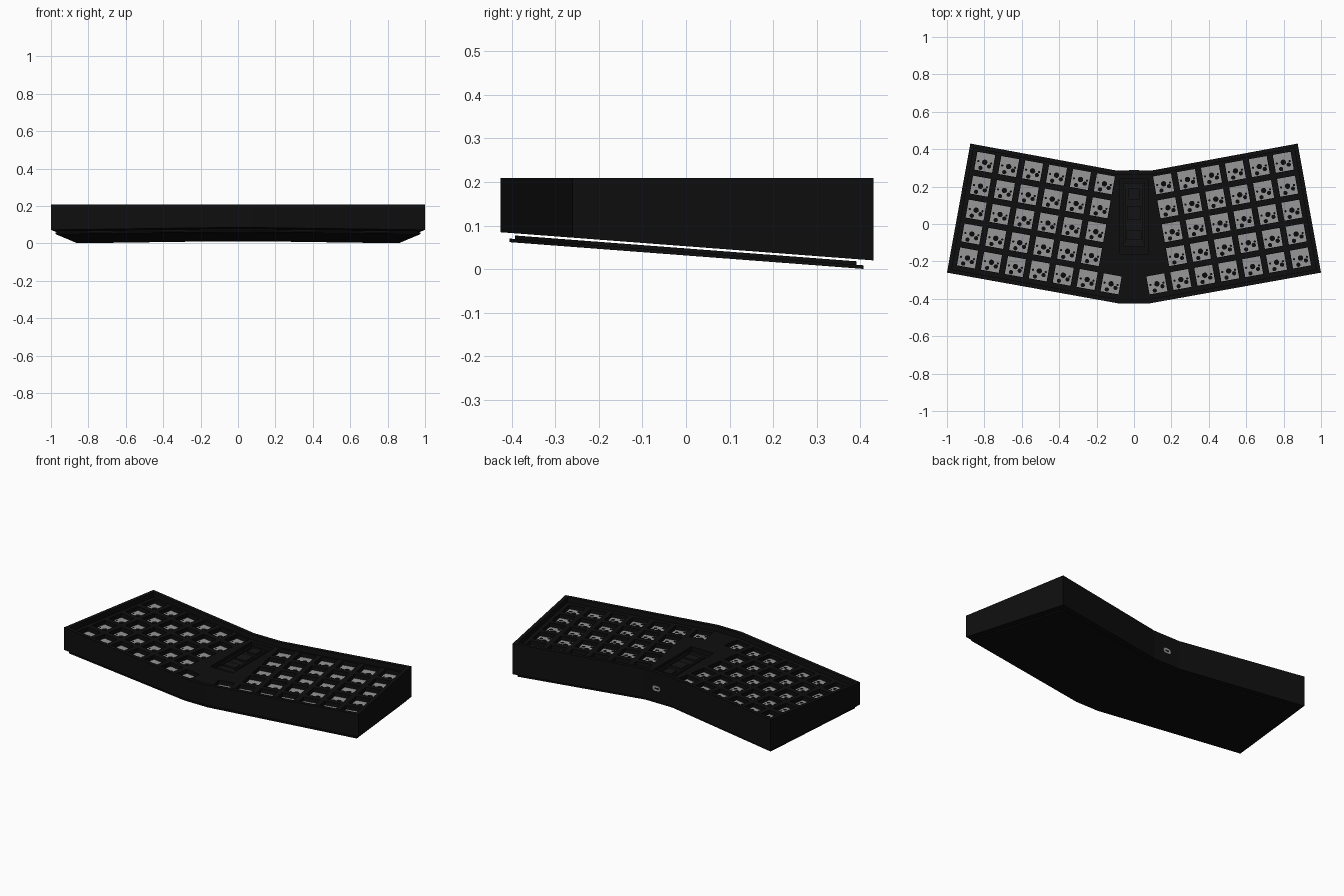
import bpy, bmesh, math
from mathutils import Matrix, Vector

if "Cube" in bpy.data.objects:
    bpy.data.objects.remove(bpy.data.objects["Cube"])

# Colours
def material(name, v):
    m = bpy.data.materials.new(name)
    m.diffuse_color = (v, v, v, 1)
    m.use_nodes = True
    m.node_tree.nodes["Principled BSDF"].inputs["Base Color"].default_value = m.diffuse_color
    return m

BLACK = material("case_black", 0.0045)
DARK = material("board_black", 0.007)
GREY = material("socket_grey", 0.31)
HOLE = material("hole_black", 0.003)

# Case outline, clockwise from the back left
right = [(0.09, 0.285), (0.875, 0.43), (1.0, -0.26), (0.08, -0.425)]
OUTLINE = right + [(-x, y) for x, y in reversed(right)]
ANGLE = math.radians(10.2)

def inset(points, t):
    """Move every edge of a clockwise polygon inward by t."""
    out = []
    for i, p in enumerate(points):
        p = Vector(p)
        a = (p - Vector(points[i - 1])).normalized()
        b = (Vector(points[(i + 1) % len(points)]) - p).normalized()
        na, nb = Vector((a.y, -a.x)), Vector((b.y, -b.x))
        out.append(tuple(p + (na + nb) * t / (1 + na.dot(nb))))
    return out

def slope(y):
    """Height of the case's sloping underside."""
    return 0.0525 - 0.0756 * y

def finish(name, bm, mat):
    bmesh.ops.recalc_face_normals(bm, faces=bm.faces)
    me = bpy.data.meshes.new(name)
    bm.to_mesh(me)
    bm.free()
    me.materials.append(mat)
    ob = bpy.data.objects.new(name, me)
    bpy.context.collection.objects.link(ob)
    return ob

def slab(name, points, low, high, mat):
    """Prism whose lower and upper heights are functions of y."""
    bm = bmesh.new()
    a = [bm.verts.new((x, y, low(y))) for x, y in points]
    b = [bm.verts.new((x, y, high(y))) for x, y in points]
    bm.faces.new(a)
    bm.faces.new(b)
    for i in range(len(a)):
        j = (i + 1) % len(a)
        bm.faces.new((a[i], a[j], b[j], b[i]))
    return finish(name, bm, mat)

def add_box(bm, size, matrix):
    bmesh.ops.create_cube(bm, size=1, matrix=matrix @ Matrix.Diagonal((*size, 1)))

# Key positions: five rotated rows on each half, the front row one key longer
def key_matrices():
    step = 0.13
    for side in (-1, 1):
        for row in range(5):
            for col in range(7 if row == 4 else 6):
                c, s = math.cos(ANGLE), math.sin(ANGLE)
                x = -0.798 + step * (col * c - row * s)
                y = 0.33 - step * (col * s + row * c)
                yield Matrix.Translation((-side * x, y, 0)) @ Matrix.Rotation(side * ANGLE, 4, 'Z')

keys = list(key_matrices())
RIM, DECK, FLOOR = 0.209, 0.178, 0.150

# Case body: one solid with a raised rim around a lower deck
bm = bmesh.new()
inner = inset(OUTLINE, 0.022)
rings = [[bm.verts.new((x, y, slope(y))) for x, y in OUTLINE],
         [bm.verts.new((x, y, RIM)) for x, y in OUTLINE],
         [bm.verts.new((x, y, RIM)) for x, y in inner],
         [bm.verts.new((x, y, DECK)) for x, y in inner]]
for lo, hi in zip(rings, rings[1:]):
    for i in range(8):
        j = (i + 1) % 8
        bm.faces.new((lo[i], lo[j], hi[j], hi[i]))
bm.faces.new(rings[0])
bm.faces.new(rings[-1])
case = finish("case", bm, BLACK)

# Cutter for the switch openings and the controller well
bm = bmesh.new()
for m in keys:
    add_box(bm, (0.098, 0.098, 0.1), m @ Matrix.Translation((0, 0, FLOOR + 0.05)))
add_box(bm, (0.15, 0.40, 0.1), Matrix.Translation((0, 0.04, FLOOR + 0.05)))
cutter = finish("opening_cutter", bm, BLACK)
cutter.hide_render = True
cutter.hide_viewport = True
cutter.display_type = 'WIRE'
mod = case.modifiers.new("openings", 'BOOLEAN')
mod.operation = 'DIFFERENCE'
mod.solver = 'EXACT'
mod.object = cutter

# Grey switch sockets lying in the openings
bm = bmesh.new()
for m in keys:
    add_box(bm, (0.097, 0.097, 0.004), m @ Matrix.Translation((0, 0, FLOOR + 0.001)))
finish("switch_sockets", bm, GREY)

# Pin holes: centre post, two side posts and two contacts
bm = bmesh.new()
PINS = [(0, 0, 0.0145), (-0.035, 0, 0.006), (0.035, 0, 0.006),
        (0.0265, -0.0177, 0.0115), (-0.0177, -0.0335, 0.0115)]
for m in keys:
    for x, y, r in PINS:
        bmesh.ops.create_circle(bm, cap_ends=True, segments=12, radius=r,
                                matrix=m @ Matrix.Translation((x, y, FLOOR + 0.0036)))
pins = finish("socket_holes", bm, HOLE)
for p in pins.data.polygons:
    if p.normal.z < 0:
        p.flip()

# Controller board and chips in the central well
bm = bmesh.new()
add_box(bm, (0.12, 0.34, 0.012), Matrix.Translation((0, 0.05, FLOOR + 0.006)))
for y, w, h in [(0.16, 0.06, 0.06), (0.06, 0.075, 0.075), (-0.06, 0.08, 0.05)]:
    add_box(bm, (w, h, 0.012), Matrix.Translation((0, y, FLOOR + 0.016)))
for side in (-1, 1):
    add_box(bm, (0.012, 0.30, 0.016), Matrix.Translation((side * 0.052, 0.05, FLOOR + 0.016)))
finish("controller_board", bm, DARK)

# Cable socket in the middle of the back wall
bm = bmesh.new()
turn = Matrix.Translation((0, 0.2855, 0.112)) @ Matrix.Rotation(math.pi / 2, 4, 'X')
bmesh.ops.create_cone(bm, cap_ends=True, segments=16, radius1=0.016, radius2=0.016, depth=0.004,
                      matrix=turn)
for v in bm.verts:
    v.co.x += math.copysign(0.010, v.co.x)
finish("cable_socket", bm, GREY)
bm = bmesh.new()
add_box(bm, (0.026, 0.004, 0.009), Matrix.Translation((0, 0.2865, 0.112)))
finish("cable_socket_tongue", bm, HOLE)

# Two-layer bottom cover, following the slope with a thin gap below the case
slab("cover_lip", inset(OUTLINE, 0.033), lambda y: slope(y) - 0.013, lambda y: slope(y) - 0.005, BLACK)
slab("bottom_cover", inset(OUTLINE, 0.02), lambda y: slope(y) - 0.0212, lambda y: slope(y) - 0.013, BLACK)
